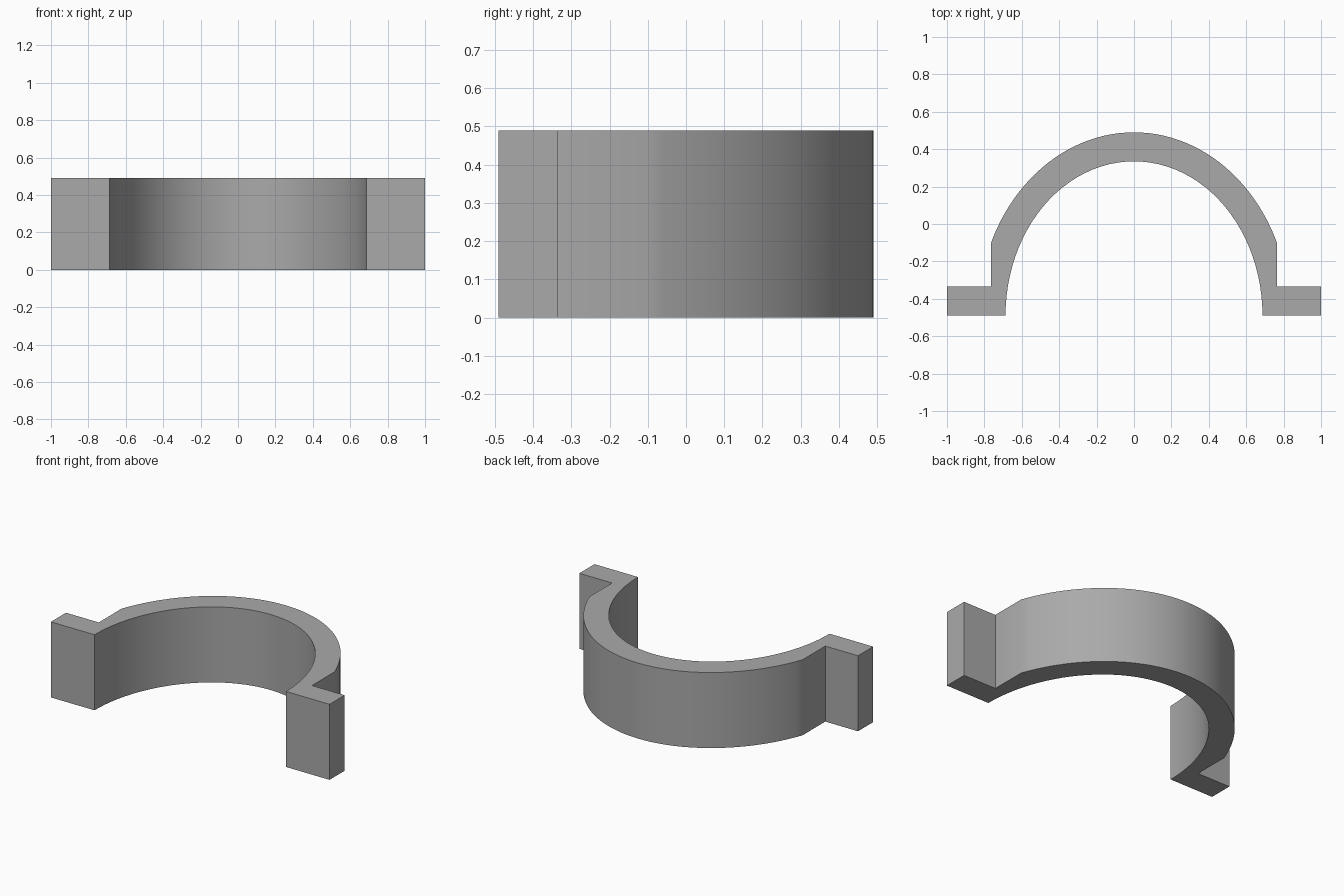
import bpy, bmesh, math

if "Cube" in bpy.data.objects:
    bpy.data.objects.remove(bpy.data.objects["Cube"], do_unlink=True)

HEIGHT = 0.49
FRONT = -0.49          # mating face of the clamp
LUG_BACK = -0.335      # rear face of the bolting lugs
CHEEK = 0.765          # flat side of the band above each lug
SEGMENTS = 48

grey = bpy.data.materials.new("plain grey")
grey.use_nodes = True
colour = (0.4, 0.4, 0.4, 1)
grey.diffuse_color = colour
grey.node_tree.nodes["Principled BSDF"].inputs["Base Color"].default_value = colour


def arch(a, b, start, end):
    """Points on an upper half ellipse standing on the mating face."""
    angles = [start + (end - start) * i / SEGMENTS for i in range(SEGMENTS + 1)]
    return [(a * math.cos(t), FRONT + b * math.sin(t)) for t in angles]


def new_object(name, bm):
    bmesh.ops.recalc_face_normals(bm, faces=bm.faces)
    mesh = bpy.data.meshes.new(name)
    bm.to_mesh(mesh)
    bm.free()
    mesh.materials.append(grey)
    obj = bpy.data.objects.new(name, mesh)
    bpy.context.collection.objects.link(obj)
    return obj


# Clamp half: arched band with a lug on each side, extruded upwards
outer_a, outer_b = 0.833, 0.98
cut = math.acos(CHEEK / outer_a)
profile = [(1, FRONT), (1, LUG_BACK), (CHEEK, LUG_BACK)]
profile += arch(outer_a, outer_b, cut, math.pi - cut)
profile += [(-CHEEK, LUG_BACK), (-1, LUG_BACK), (-1, FRONT)]
profile += arch(0.687, 0.825, math.pi, 0)

bm = bmesh.new()
face = bm.faces.new([bm.verts.new((x, y, 0)) for x, y in profile])
top = bmesh.ops.extrude_face_region(bm, geom=[face])["geom"]
bmesh.ops.translate(bm, vec=(0, 0, HEIGHT),
                    verts=[v for v in top if isinstance(v, bmesh.types.BMVert)])
clamp = new_object("clamp_half", bm)


# Bolt holes: right lug drilled through, left lug drilled blind
def drill(x, z, end):
    bm = bmesh.new()
    bmesh.ops.create_cone(bm, cap_ends=True, segments=32,
                          radius1=0.047, radius2=0.047, depth=1)
    start = FRONT - 0.05
    for v in bm.verts:
        px, py, pz = v.co
        v.co = (x + px, start + (pz + 0.5) * (end - start), z + py)
    cutter = new_object("hole_cutter", bm)
    mod = clamp.modifiers.new("hole", 'BOOLEAN')
    mod.operation = 'DIFFERENCE'
    mod.solver = 'EXACT'
    mod.object = cutter
    bpy.ops.object.modifier_apply(modifier=mod.name)
    bpy.data.objects.remove(cutter, do_unlink=True)


bpy.context.view_layer.objects.active = clamp
clamp.select_set(True)
for z in (0.1, 0.395):
    drill(-0.85, z, LUG_BACK + 0.05)
    drill(0.85, z, LUG_BACK - 0.03)

bpy.ops.object.shade_smooth_by_angle(angle=math.radians(30))
